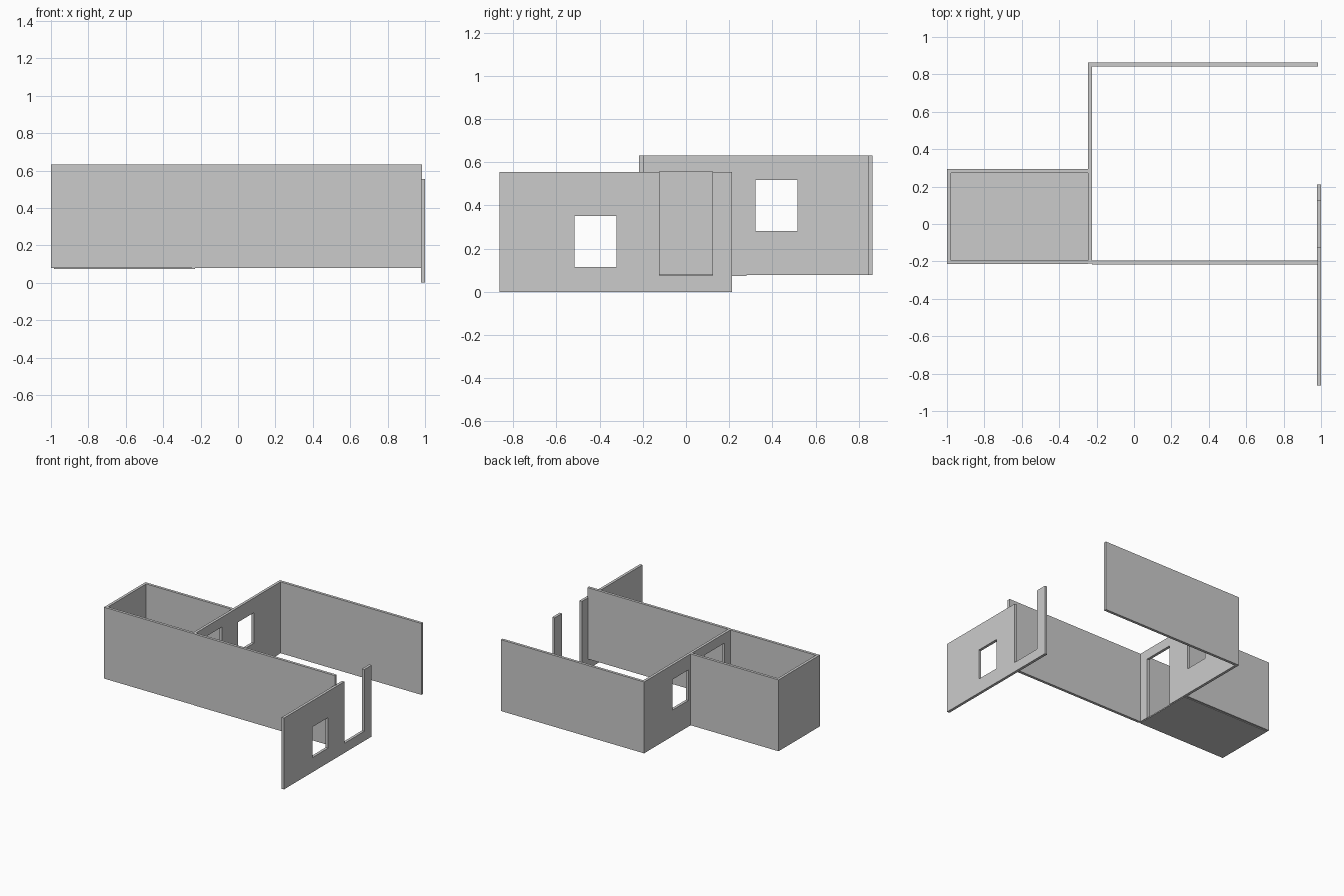
import bpy, bmesh
from mathutils import Matrix

if "Cube" in bpy.data.objects:
    bpy.data.objects.remove(bpy.data.objects["Cube"])

BASE, TOP, T = 0.078, 0.632, 0.021


def finish(name, bm):
    bmesh.ops.recalc_face_normals(bm, faces=bm.faces)
    me = bpy.data.meshes.new(name)
    bm.to_mesh(me)
    bm.free()
    ob = bpy.data.objects.new(name, me)
    bpy.context.collection.objects.link(ob)
    return ob


def box(name, x, y, z=(BASE, TOP)):
    bm = bmesh.new()
    bmesh.ops.create_cube(bm, size=1)
    for v in bm.verts:
        v.co = [r[0] + (c + 0.5) * (r[1] - r[0]) for c, r in zip(v.co, (x, y, z))]
    return finish(name, bm)


def panel(name, x, y, z, holes, flip=False):
    """Wall in the YZ plane with rectangular openings (y0, y1, z0, z1)."""
    ys = sorted({*y, *(h[0] for h in holes), *(h[1] for h in holes)})
    zs = sorted({*z, *(h[2] for h in holes), *(h[3] for h in holes)})
    bm = bmesh.new()
    grid = {(a, b): bm.verts.new((x, a, b)) for a in ys for b in zs}
    for a, a2 in zip(ys, ys[1:]):
        for b, b2 in zip(zs, zs[1:]):
            cy, cz = (a + a2) / 2, (b + b2) / 2
            if not any(h[0] < cy < h[1] and h[2] < cz < h[3] for h in holes):
                bm.faces.new([grid[k] for k in ((a, b), (a2, b), (a2, b2), (a, b2))])
    bmesh.ops.delete(bm, geom=[v for v in bm.verts if not v.link_faces], context='VERTS')
    ext = bmesh.ops.extrude_face_region(bm, geom=bm.faces[:])
    bmesh.ops.translate(bm, vec=(T, 0, 0),
                        verts=[g for g in ext['geom'] if isinstance(g, bmesh.types.BMVert)])
    if flip:  # upside-down copy: rotate half a turn about the X axis
        bmesh.ops.transform(bm, matrix=Matrix.Diagonal((1, -1, -1, 1)), verts=bm.verts)
        bmesh.ops.translate(bm, vec=(0, 0, TOP), verts=bm.verts)
    return finish(name, bm)


# Partition and loose end wall share one layout: doorway plus window
wall_y = (-0.212, 0.864)
openings = [(-0.122, 0.122, BASE, 0.557), (0.322, 0.516, 0.281, 0.518)]
panel("partition_wall", -0.245, wall_y, (BASE, TOP), openings)
panel("loose_end_wall", 0.979, wall_y, (BASE, TOP), openings, flip=True)

# Long walls of the large room
box("large_room_back_wall", (-0.224, 0.984), (0.864 - T, 0.864))
box("large_room_front_wall", (-0.224, 0.984), (-0.217, -0.217 + T))

# Small room
box("small_room_front_wall", (-1, -0.245), (-0.215, -0.215 + T))
box("small_room_back_wall", (-1, -0.245), (0.293 - T, 0.293))
box("small_room_end_wall", (-1, -1 + T), (-0.215 + T, 0.293 - T))
box("small_room_floor", (-0.985, -0.23), (-0.205, 0.28), (0.073, 0.082))
